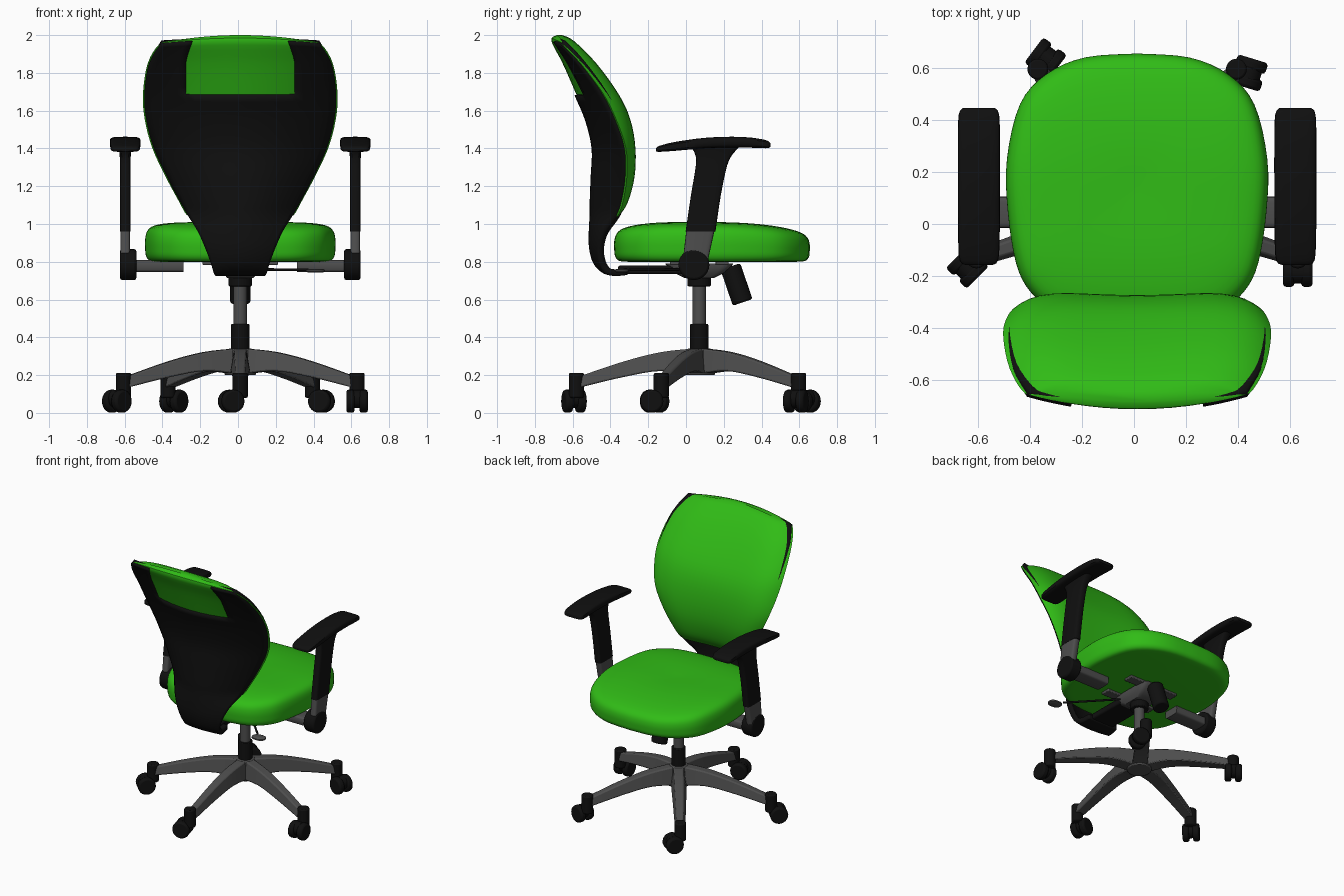
import bpy, bmesh, math
from mathutils import Vector

if "Cube" in bpy.data.objects:
    bpy.data.objects.remove(bpy.data.objects["Cube"])

CX, CY = 0.012, 0.07          # middle line of the chair, column position


def material(name, rgb):
    m = bpy.data.materials.new(name)
    m.diffuse_color = (*rgb, 1)
    m.use_nodes = True
    m.node_tree.nodes["Principled BSDF"].inputs["Base Color"].default_value = m.diffuse_color
    return m


GREEN = material("green fabric", (0.03, 0.5, 0.008))
BLACK = material("black plastic", (0.005, 0.005, 0.005))
GREY = material("dark grey metal", (0.075, 0.075, 0.075))


def finish(name, bm, mat, bevel=0, fix=True, angle=40):
    if fix:
        bmesh.ops.recalc_face_normals(bm, faces=bm.faces)
    me = bpy.data.meshes.new(name)
    bm.to_mesh(me)
    bm.free()
    me.materials.append(mat)
    ob = bpy.data.objects.new(name, me)
    bpy.context.collection.objects.link(ob)
    bpy.ops.object.select_all(action='DESELECT')
    ob.select_set(True)
    bpy.context.view_layer.objects.active = ob
    bpy.ops.object.shade_smooth_by_angle(angle=math.radians(angle))
    if bevel:
        b = ob.modifiers.new("bevel", 'BEVEL')
        b.width, b.segments, b.limit_method = bevel, 2, 'ANGLE'
    return ob


def spline(pts, n=4):
    """Catmull-Rom through tuples of any length."""
    out = []
    for i in range(len(pts) - 1):
        a, b, c, d = (pts[max(0, min(len(pts) - 1, i + k))] for k in (-1, 0, 1, 2))
        for j in range(n):
            t = j / n
            out.append(tuple(0.5 * (2 * q + (r - p) * t + (2 * p - 5 * q + 4 * r - s) * t * t
                                    + (3 * q - p - 3 * r + s) * t ** 3)
                             for p, q, r, s in zip(a, b, c, d)))
    return out + [tuple(pts[-1])]


def loft(name, rings, mat, bevel=0, angle=40):
    bm = bmesh.new()
    vs = [[bm.verts.new(p) for p in ring] for ring in rings]
    n = len(vs[0])
    for a, b in zip(vs, vs[1:]):
        for i in range(n):
            bm.faces.new((a[i], a[(i + 1) % n], b[(i + 1) % n], b[i]))
    bm.faces.new(vs[0])
    bm.faces.new(vs[-1])
    return finish(name, bm, mat, bevel, angle=angle)


def sec(a, b, p=4, n=20):
    """Rounded rectangle section."""
    f = lambda c: math.copysign(abs(c) ** (2 / p), c)
    return [(a * f(math.cos(2 * math.pi * i / n)), b * f(math.sin(2 * math.pi * i / n)))
            for i in range(n)]


def rod(name, p1, p2, r, mat, r2=None, bevel=0, seg=24):
    p1, p2 = Vector(p1), Vector(p2)
    d = p2 - p1
    bm = bmesh.new()
    bmesh.ops.create_cone(bm, cap_ends=True, segments=seg, radius1=r, radius2=r2 or r, depth=d.length)
    bm.transform(d.to_track_quat('Z', 'Y').to_matrix().to_4x4())
    bmesh.ops.translate(bm, verts=bm.verts, vec=(p1 + p2) / 2)
    return finish(name, bm, mat, bevel)


def box(name, lo, hi, mat, bevel=0.01):
    rings = [[(lo[0], lo[1], z), (hi[0], lo[1], z), (hi[0], hi[1], z), (lo[0], hi[1], z)]
             for z in (lo[2], hi[2])]
    return loft(name, rings, mat, bevel)


# Seat: outline scaled through a rounded vertical profile
half = spline([(0, .655), (.2, .64), (.35, .575), (.45, .46), (.5, .25), (.497, .05), (.465, -.15),
               (.41, -.26), (.31, -.34), (.16, -.375), (0, -.38)])
outline = half + [(-x, y) for x, y in half[-2:0:-1]]
levels = spline([(.86, .80), (.95, .805), (.99, .83), (1, .87), (1, .92), (.975, .965),
                 (.9, .992), (.72, 1.006), (.4, 1.01), (.03, 1.005)], 3)
rings = []
for s, z in levels:
    ring = []
    for x, y in outline:
        yy = .14 + (y - .14) * s
        droop = .045 * (max(0, yy - .15) / .5) ** 2 + .02 * (max(0, -.05 - yy) / .33) ** 2
        ring.append((CX + x * s, yy, z - droop * (z - .8) / .2))
    rings.append(ring)
loft("seat", rings, GREEN)

# Backrest rows: z, half width, centre back y, edge y, front y, drop of z at the sides
rows = [(2.0, .36, -.695, -.66, -.625, .03), (1.97, .43, -.725, -.665, -.565, .02),
        (1.85, .49, -.665, -.57, -.45, 0), (1.68, .515, -.59, -.45, -.33, -.01),
        (1.55, .505, -.535, -.38, -.27, 0), (1.4, .465, -.50, -.33, -.245, 0),
        (1.25, .395, -.505, -.325, -.25, 0), (1.12, .325, -.51, -.345, -.285, 0),
        (1.05, .285, -.51, -.37, -.33, 0), (1.03, .245, -.48, -.39, -.36, 0)]

# Back cushion
S = [math.sin(math.pi / 2 * i / 10) for i in range(-10, 11)]
rings = []
for z, w, yc, ye, yf, k in spline(rows):
    back = [(CX + w * s, yc + .012 + (ye - yc) * s * s, z - k * s * s) for s in S]
    front = [(CX + w * s, ye + .012 + (yf - ye - .012) * (1 - abs(s) ** 6) - .03 * (1 - s * s),
              z - k * s * s) for s in S[-2:0:-1]]
    rings.append(back + front)
loft("back_cushion", rings, GREEN)

# Back shell with a window at the top, curling forward under the seat
shell = [(r[0], r[1] * .985, r[2], r[3], r[5]) for r in rows[1:9]]
shell += [(.96, .225, -.515, -.44, 0), (.87, .185, -.513, -.465, 0), (.79, .155, -.49, -.455, 0),
          (.74, .14, -.44, -.425, 0), (.725, .13, -.38, -.38, 0), (.73, .12, -.31, -.31, 0)]
bm = bmesh.new()
grid = []
for z, w, yc, ye, k in spline(shell):
    b = min(.29, .6 * w)
    pos = [b * i / 6 for i in range(7)] + [b + (w - b) * i / 5 for i in range(1, 6)]
    xs = [-x for x in pos[:0:-1]] + pos
    grid.append([bm.verts.new((CX + x, yc + (ye - yc) * (x / w) ** 2, z - k * (x / w) ** 2)) for x in xs])
for r in range(len(grid) - 1):
    for c in range(22):
        if r < 8 and 5 <= c < 17:
            continue
        bm.faces.new((grid[r][c], grid[r + 1][c], grid[r + 1][c + 1], grid[r][c + 1]))
bmesh.ops.delete(bm, geom=[v for v in bm.verts if not v.link_faces], context='VERTS')
ob = finish("back_shell", bm, BLACK, fix=False)
sol = ob.modifiers.new("thickness", 'SOLIDIFY')
sol.thickness, sol.offset = .035, -1

# Tilt mechanism under the seat
box("back_bar", (CX - .09, -.36, .735), (CX + .09, 0, .78), BLACK)
loft("mechanism_housing", [[(CX + x, CY + y, z) for x, y in sec(a, b, 6)] for z, a, b in
     ((.715, .07, .08), (.74, .09, .13), (.775, .1, .17), (.79, .1, .18))], GREY)
for s in (-1, 1):
    box("seat_bracket", (CX - .2, CY + s * .12 - .035, .783), (CX + .2, CY + s * .12 + .035, .81), GREY, .005)
rod("tension_knob", (CX, .235, .775), (CX, .3, .585), .055, BLACK, bevel=.01)
rod("lever_rod", (CX + .05, .02, .76), (.37, -.3, .757), .007, BLACK, seg=10)
loft("lever_paddle", [[(.41 + x, -.34 + y, z) for x, y in sec(a, a * .75, 2.5)] for z, a in
     ((.742, .035), (.748, .05), (.757, .05), (.763, .035))], GREY)

# Armrests, left and right
for side, s in (("left", -1), ("right", 1)):
    ax = CX + s * .609
    pad = spline([(-.158, 1.393, .05, .008), (-.14, 1.398, .074, .016), (-.05, 1.412, .08, .024),
                  (.12, 1.43, .081, .028), (.3, 1.433, .081, .028), (.42, 1.423, .078, .022),
                  (.447, 1.418, .06, .01)], 3)
    loft(side + "_arm_pad", [[(ax + u, y, z + v) for u, v in sec(a, b)] for y, z, a, b in pad], BLACK)
    post = spline([(.96, .077, .028, .079), (1.15, .105, .028, .079), (1.31, .135, .028, .083),
                   (1.37, .148, .03, .1), (1.41, .155, .035, .13)], 3)
    loft(side + "_arm_post", [[(ax + u, y + v, z) for u, v in sec(a, b, 5)] for z, y, a, b in post], BLACK)
    loft(side + "_arm_sleeve", [[(ax + u, y + v, z) for u, v in sec(.026, b, 5)]
         for z, y, b in ((.78, .045, .065), (.97, .077, .075))], GREY)
    rod(side + "_arm_knob", (CX + s * .55, .042, .785), (CX + s * .637, .042, .785), .082, BLACK, bevel=.012)
    loft(side + "_arm_bar", [[(CX + s * x, .045 + u, .777 + v) for u, v in sec(.06, .032, 5)]
         for x in (.3, .59)], GREY)

# Gas column
rod("column_collar", (CX, CY, .67), (CX, CY, .73), .062, BLACK, bevel=.006)
rod("column", (CX, CY, .44), (CX, CY, .7), .036, GREY)
rod("column_sleeve", (CX, CY, .3), (CX, CY, .47), .048, BLACK, bevel=.004)
rod("base_hub", (CX, CY, .2), (CX, CY, .342), .085, GREY, r2=.062, bevel=.008)

# Five legs with swivelled twin-wheel casters
arch = spline([(0, .343, .2, .045), (.2, .322, .222, .043), (.4, .272, .19, .037), (.63, .195, .135, .03)])
for i, swivel in enumerate((195, -90, -17, 53, 225)):
    a = math.radians(-90 + 72 * i)
    d, n = Vector((math.cos(a), math.sin(a), 0)), Vector((-math.sin(a), math.cos(a), 0))
    c = Vector((CX, CY, 0))
    up = Vector((0, 0, 1))
    loft(f"base_leg_{i + 1}", [[c + d * r + n * h * .75 + up * t, c + d * r - n * h * .75 + up * t,
                                c + d * r - n * h * 1.2 + up * b, c + d * r + n * h * 1.2 + up * b]
                               for r, t, b, h in arch], GREY, .008)
    p = c + d * .65
    rod(f"caster_stem_{i + 1}", p + up * .08, p + up * .212, .04, BLACK, bevel=.008)
    w = math.radians(swivel)
    t, m = Vector((math.cos(w), math.sin(w), 0)), Vector((-math.sin(w), math.cos(w), 0))
    q = p + t * .05 + up * .062
    rod(f"caster_hood_{i + 1}", q - m * .02 + up * .012, q + m * .02 + up * .012, .048, BLACK)
    for k in (-1, 1):
        rod(f"caster_wheel_{i + 1}", q + m * k * .013, q + m * k * .057, .061, BLACK, bevel=.012)
